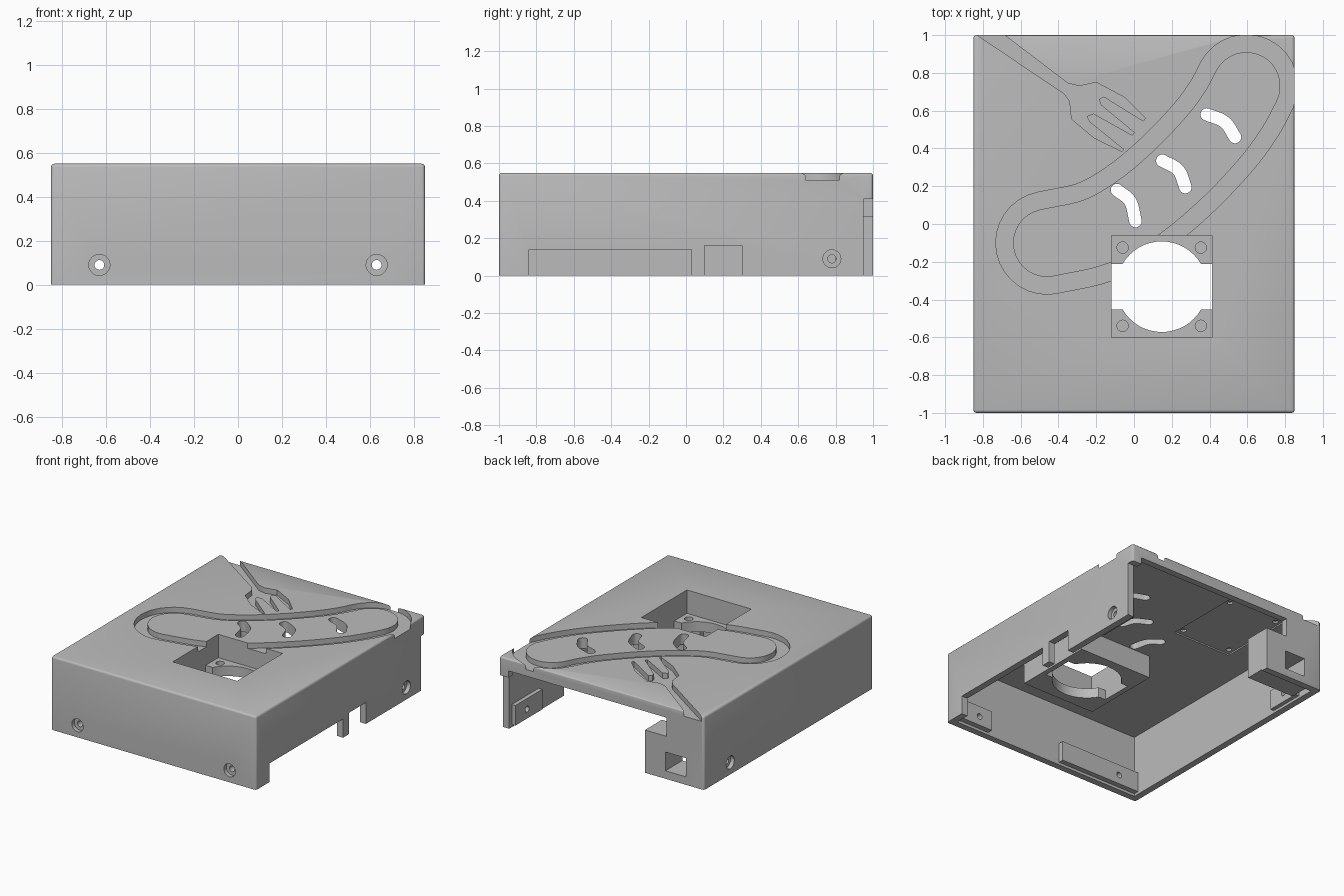
import bpy
import bmesh
import math
from mathutils import Vector

default = bpy.data.objects.get("Cube")
if default:
    bpy.data.objects.remove(default)

grey = bpy.data.materials.new("plain grey")
grey.use_nodes = True
GREY = (0.5, 0.5, 0.5, 1)
grey.diffuse_color = GREY
grey.node_tree.nodes["Principled BSDF"].inputs["Base Color"].default_value = GREY


def prism(name, outline, z0, z1):
    """Extrude a flat outline between two heights."""
    bm = bmesh.new()
    face = bm.faces.new([bm.verts.new((x, y, z0)) for x, y in outline])
    up = bmesh.ops.extrude_face_region(bm, geom=[face])["geom"]
    for v in up:
        if isinstance(v, bmesh.types.BMVert):
            v.co.z = z1
    bmesh.ops.recalc_face_normals(bm, faces=bm.faces)
    mesh = bpy.data.meshes.new(name)
    bm.to_mesh(mesh)
    bm.free()
    mesh.materials.append(grey)
    obj = bpy.data.objects.new(name, mesh)
    bpy.context.collection.objects.link(obj)
    return obj


def box(name, x, y, z):
    return prism(name, [(x[0], y[0]), (x[1], y[0]), (x[1], y[1]), (x[0], y[1])], *z)


def smooth_path(points, steps=6):
    """Pass a smooth curve through the points."""
    p = [Vector(q) for q in points]
    p = [2 * p[0] - p[1]] + p + [2 * p[-1] - p[-2]]
    path = []
    for a, b, c, d in zip(p, p[1:], p[2:], p[3:]):
        for i in range(steps):
            t = i / steps
            path.append(b + (c - a) * t / 2 + (2 * a - 5 * b + 4 * c - d) * t * t / 2
                        + (3 * b - a - 3 * c + d) * t ** 3 / 2)
    return path + [p[-2]]


def stroke(name, points, r, z0, z1):
    """Round-ended band of half width r along a path."""
    path = smooth_path(points)
    left, right = [], []
    for i, p in enumerate(path):
        d = (path[min(i + 1, len(path) - 1)] - path[max(i - 1, 0)]).normalized()
        n = Vector((-d.y, d.x))
        left.append(p + n * r)
        right.append(p - n * r)

    def cap(c, start):
        a0 = math.atan2(start.y - c.y, start.x - c.x)
        return [c + r * Vector((math.cos(a0 - math.pi * k / 16), math.sin(a0 - math.pi * k / 16)))
                for k in range(1, 16)]
    outline = left + cap(path[-1], left[-1]) + right[::-1] + cap(path[0], right[0])
    return prism(name, outline, z0, z1)


def disc(name, centre, r, z0, z1, sides=48):
    return prism(name, [(centre[0] + r * math.cos(math.tau * k / sides),
                         centre[1] + r * math.sin(math.tau * k / sides)) for k in range(sides)], z0, z1)


def combine(base, tool, operation="DIFFERENCE"):
    mod = base.modifiers.new("cut", "BOOLEAN")
    mod.operation = operation
    mod.solver = "EXACT"
    mod.object = tool
    bpy.context.view_layer.objects.active = base
    bpy.ops.object.modifier_apply(modifier=mod.name)
    bpy.data.objects.remove(tool)


W, TOP, CEIL, GROOVE = 0.85, 0.55, 0.47, 0.51

# Outer case with softened top and upright edges
case = box("case", (-W, W), (-1, 1), (0, TOP))
bm = bmesh.new()
bm.from_mesh(case.data)
edges = [e for e in bm.edges if max(v.co.z for v in e.verts) > 0.1]
bmesh.ops.bevel(bm, geom=edges, offset=0.016, segments=3, profile=0.5, affect="EDGES")
bm.to_mesh(case.data)
bm.free()


def cut(*args):
    combine(case, box("cutter", *args))


def add(*args):
    combine(case, box("addition", *args), "UNION")


# Hollow interior and rear opening
cut((-0.8, 0.8), (-0.95, 0.95), (-0.1, CEIL))
cut((-0.54, 0.77), (0.9, 1.1), (0.32, 0.46))
cut((-0.36, 0.77), (0.9, 1.1), (-0.1, 0.46))
cut((0.7, 0.9), (0.95, 1.1), (-0.1, 0.41))

# Rear socket housing
add((-0.76, -0.36), (0.8, 0.98), (0.01, 0.32))
cut((-0.70, -0.53), (0.7, 1.1), (0.06, 0.2))

# Screw pads on the inner walls
add((0.52, 0.82), (-0.97, -0.91), (0.02, 0.17))
add((-0.82, -0.12), (-0.97, -0.91), (0.02, 0.17))
add((0.77, 0.82), (0.6, 0.92), (0.02, 0.17))
add((-0.82, -0.77), (0.55, 0.82), (0.02, 0.17))

# Side openings for ports
cut((0.7, 0.9), (-0.84, 0.03), (-0.1, 0.14))
cut((0.7, 0.9), (0.1, 0.3), (-0.1, 0.16))

# Countersunk screw holes: wall point and inward direction
for point, inward in [((-0.63, -1), (0, 1)), ((0.63, -1), (0, 1)),
                      ((W, 0.78), (-1, 0)), ((-W, 0.69), (1, 0))]:
    for r, depth in [(0.048, 0.03), (0.022, 0.15)]:
        hole = disc("screw_cutter", (0, 0), r, -0.05, depth, 24)
        hole.rotation_euler = Vector((*inward, 0)).to_track_quat("Z", "Y").to_euler()
        hole.location = (*point, 0.09)
        bpy.context.view_layer.update()
        combine(case, hole)

# Sausage relief standing in a recessed border
sausage = [(-0.46, -0.1), (-0.2, -0.04), (0.02, 0.085), (0.23, 0.26),
           (0.42, 0.46), (0.53, 0.61), (0.595, 0.73)]
combine(case, stroke("recess", sausage, 0.272, GROOVE, 0.7))
combine(case, stroke("sausage", sausage, 0.18, 0.49, TOP), "UNION")

# Curved vents through the sausage
for vent in [[(-0.09, 0.18), (-0.02, 0.12), (0.008, 0.015)],
             [(0.15, 0.335), (0.235, 0.285), (0.272, 0.195)],
             [(0.385, 0.58), (0.48, 0.54), (0.535, 0.46)]]:
    combine(case, stroke("vent", vent, 0.033, 0.2, 0.7))

# Engraved fork: islands between the tines are restored after cutting
fork = [(-0.83, 1), (-0.9, 1.05), (-0.75, 1.05), (-0.685, 1), (-0.35, 0.745), (-0.29, 0.73),
        (-0.2, 0.75), (-0.05, 0.67), (0.06, 0.56), (0.05, 0.545), (-0.04, 0.6),
        (-0.16, 0.675), (-0.185, 0.66), (-0.175, 0.63), (0.0, 0.485), (-0.01, 0.47),
        (-0.215, 0.585), (-0.25, 0.57), (-0.235, 0.54), (-0.055, 0.395), (-0.065, 0.385),
        (-0.21, 0.455), (-0.33, 0.555), (-0.34, 0.65), (-0.37, 0.69)]
combine(case, prism("fork", fork, GROOVE, 0.7))

# Fan well with drop floor, airflow hole and screw holes
cx, cy, hx, hy = 0.147, -0.332, 0.267, 0.27
add((cx - hx - 0.04, cx + hx + 0.04), (cy - hy - 0.04, cy + hy + 0.04), (0.3, 0.48))
cut((cx - hx, cx + hx), (cy - hy, cy + hy), (0.375, 0.7))
cut((cx - hx, cx + hx), (cy - 0.12, cy + 0.12), (0.2, 0.4))
combine(case, disc("airflow", (cx, cy), 0.24, 0.2, 0.4))
for sx in (-1, 1):
    for sy in (-1, 1):
        combine(case, disc("fan_screw", (cx + sx * 0.207, cy + sy * 0.207), 0.03, 0.32, 0.4, 20))

# Shallow board recess in the ceiling with corner holes
cut((-0.57, -0.08), (0.34, 0.94), (0.4, 0.48))
for x in (-0.53, -0.12):
    for y in (0.39, 0.89):
        combine(case, disc("board_screw", (x, y), 0.02, 0.4, 0.495, 16))

bpy.ops.object.select_all(action="DESELECT")
case.select_set(True)
bpy.context.view_layer.objects.active = case
bpy.ops.object.shade_smooth_by_angle(angle=math.radians(30))
